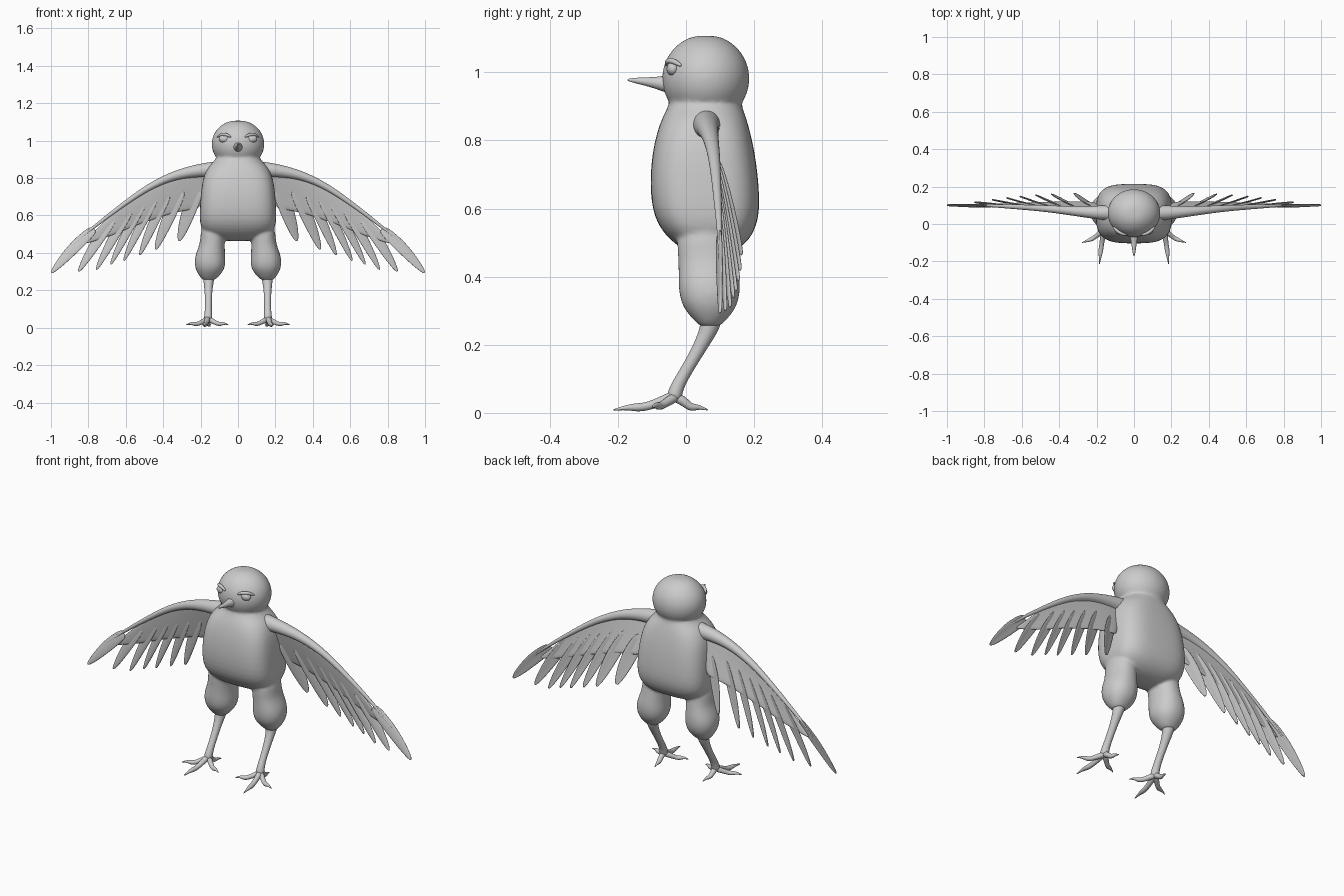
import bpy, bmesh, math
from mathutils import Vector

if "Cube" in bpy.data.objects:
    bpy.data.objects.remove(bpy.data.objects["Cube"])


def make(name, verts, faces, mirror=False, subsurf=2, thick=0):
    me = bpy.data.meshes.new(name)
    me.from_pydata([tuple(v) for v in verts], [], faces)
    bm = bmesh.new()
    bm.from_mesh(me)
    bmesh.ops.recalc_face_normals(bm, faces=bm.faces)
    bm.to_mesh(me)
    bm.free()
    me.polygons.foreach_set("use_smooth", [True] * len(me.polygons))
    ob = bpy.data.objects.new(name, me)
    bpy.context.collection.objects.link(ob)
    if thick:
        m = ob.modifiers.new("thickness", 'SOLIDIFY')
        m.thickness, m.offset = thick, 0
    if subsurf:
        m = ob.modifiers.new("subdivide", 'SUBSURF')
        m.levels = m.render_levels = subsurf
    if mirror:
        m = ob.modifiers.new("mirror", 'MIRROR')
        m.use_clip = m.use_mirror_merge = False
    return ob


def skin_rings(rings):
    n = len(rings[0])
    verts = [v for r in rings for v in r]
    faces = [(i * n + j, i * n + (j + 1) % n, (i + 1) * n + (j + 1) % n, (i + 1) * n + j)
             for i in range(len(rings) - 1) for j in range(n)]
    faces += [tuple(range(n)), tuple(range((len(rings) - 1) * n, len(rings) * n))]
    return verts, faces


def loft(sections, n=32):
    """sections: z, x centre, x half width, y front, y back, squareness"""
    rings = []
    for z, cx, rx, y0, y1, p in sections:
        ring = []
        for k in range(n):
            a = 2 * math.pi * k / n
            c, s = math.cos(a), math.sin(a)
            ring.append(Vector((cx + rx * math.copysign(abs(c) ** (2 / p), c),
                                (y0 + y1) / 2 + (y1 - y0) / 2 * math.copysign(abs(s) ** (2 / p), s), z)))
        rings.append(ring)
    return skin_rings(rings)


def tube(name, path, mirror=True, n=10):
    """path: x, y, z, radius"""
    pts = [Vector(p[:3]) for p in path]
    d = pts[-1] - pts[0]
    axis = min(range(3), key=lambda i: abs(d[i]))
    ref = Vector([1.0 if i == axis else 0.0 for i in range(3)])
    rings = []
    for i, p in enumerate(pts):
        t = (pts[min(i + 1, len(pts) - 1)] - pts[max(i - 1, 0)]).normalized()
        u = t.cross(ref).normalized()
        v = t.cross(u)
        r = path[i][3] * 1.05
        rings.append([p + r * (u * math.cos(2 * math.pi * k / n) + v * math.sin(2 * math.pi * k / n))
                      for k in range(n)])
    return make(name, *skin_rings(rings), mirror=mirror)


# Torso with neck, head and thighs, fused into one smooth skin
torso = loft([(.95, 0, .11, -.04, .155, 2), (.905, 0, .115, -.05, .163, 2.1), (.88, 0, .14, -.063, .172, 2.4),
              (.85, 0, .167, -.077, .182, 2.7), (.8, 0, .187, -.092, .195, 3), (.74, 0, .197, -.102, .206, 3.2),
              (.67, 0, .203, -.106, .214, 3.3), (.6, 0, .206, -.1, .217, 3.3), (.55, 0, .203, -.082, .208, 3.2),
              (.51, 0, .187, -.05, .188, 3), (.48, 0, .15, -.01, .155, 2.6), (.462, 0, .09, .03, .11, 2.2)])
head_rows = []
for i in range(1, 14):
    a = math.pi * i / 14
    s = math.sin(a) + .005
    head_rows.append((.982 + .129 * math.cos(a), 0, .142 * s, .058 - .129 * s, .058 + .129 * s, 2))
head = loft(head_rows)
parts = [torso, head]
for sx in (-1, 1):
    parts.append(loft([(z, sx * cx, rx, y0, y1, 2.2) for z, cx, rx, y0, y1 in (
        (.56, .13, .06, -.02, .14), (.5, .135, .066, -.028, .145), (.45, .137, .066, -.022, .15),
        (.4, .147, .077, -.022, .158), (.36, .15, .084, -.022, .16), (.32, .15, .08, -.014, .152),
        (.29, .152, .064, .006, .135), (.265, .155, .044, .03, .11), (.25, .157, .026, .045, .095))]))
verts, faces = [], []
for v, f in parts:
    o = len(verts)
    verts += v
    faces += [tuple(i + o for i in q) for q in f]
body = make("body", verts, faces, subsurf=1)
m = body.modifiers.new("fuse", 'REMESH')
m.mode, m.voxel_size, m.use_smooth_shade = 'VOXEL', .007, True
m = body.modifiers.new("soften", 'SMOOTH')
m.factor, m.iterations = .5, 8

# Beak, eyes and brows
tube("beak", [(0, -.03, .966, .03), (0, -.06, .966, .026), (0, -.08, .968, .019),
              (0, -.12, .973, .012), (0, -.15, .976, .008), (0, -.173, .978, .003)], mirror=False)
rows = [(1.01 + .022 * math.cos(math.pi * i / 8), .073, .03 * math.sin(math.pi * i / 8) + .001,
         -.038 - .02 * math.sin(math.pi * i / 8), -.038 + .02 * math.sin(math.pi * i / 8) + .001, 2)
        for i in range(1, 8)]
make("eye", *loft(rows, 16), mirror=True, subsurf=1)
tube("brow", [(.035, -.057, 1.018, .004), (.055, -.056, 1.031, .008), (.078, -.047, 1.035, .009),
              (.098, -.03, 1.03, .008), (.112, -.013, 1.018, .004)])

# Lower legs and toes
tube("leg", [(.155, .075, .29, .034), (.157, .072, .255, .029), (.158, .05, .21, .022), (.158, .025, .165, .019),
             (.158, -.005, .115, .018), (.159, -.027, .075, .02), (.16, -.034, .05, .023), (.16, -.036, .035, .014)])
tube("front_toe", [(.16, -.025, .055, .016), (.168, -.075, .033, .014), (.174, -.115, .018, .012),
                   (.178, -.145, .016, .013), (.181, -.175, .016, .007), (.185, -.217, .008, .002)])
tube("outer_toe", [(.155, -.025, .05, .016), (.19, -.055, .032, .013), (.215, -.075, .02, .011),
                   (.232, -.083, .02, .012), (.252, -.091, .024, .006), (.28, -.1, .015, .002)])
tube("inner_toe", [(.165, -.025, .05, .016), (.13, -.055, .032, .013), (.107, -.073, .02, .011),
                   (.092, -.08, .02, .012), (.074, -.088, .024, .006), (.05, -.098, .015, .002)])
tube("back_toe", [(.16, -.04, .05, .016), (.16, -.008, .036, .014), (.158, .01, .018, .012),
                  (.155, .024, .016, .011), (.152, .04, .017, .006), (.148, .066, .008, .002)])

# Wing arm along the leading edge
tube("wing_arm", [(.07, .06, .85, .045), (.14, .06, .845, .042), (.22, .062, .84, .034), (.33, .07, .818, .025),
                  (.42, .078, .781, .02), (.52, .086, .727, .016), (.68, .094, .609, .011), (.8, .1, .516, .007),
                  (.9, .1, .425, .004)])

# Feathers: root on the leading edge, tip, half width
feathers = [((.165, .065, .83), (.315, .165, .463), .041), ((.24, .065, .84), (.44, .162, .418), .036),
            ((.31, .07, .82), (.525, .157, .388), .029), ((.37, .074, .80), (.61, .15, .358), .026),
            ((.43, .079, .775), (.68, .142, .338), .026), ((.50, .085, .735), (.757, .132, .31), .028),
            ((.59, .09, .675), (.852, .118, .3), .031), ((.68, .095, .604), (.998, .102, .293), .034)]
profile = [(.25, .8), (.5, 1), (.65, .93), (.8, .76), (.92, .5), (.98, .28), (1, .08)]
for i, (a, b, hw) in enumerate(feathers):
    a, b = Vector(a), Vector(b)
    d = b - a
    side = Vector((-d.z, .12, d.x)).normalized()
    bow = Vector((-d.z, 0, d.x)).normalized()
    verts = []
    for t, w in profile:
        c = a + d * t + bow * .012 * math.sin(math.pi * t)
        for k in (-1, 0, 1):
            verts.append(c + side * hw * w * k + Vector((0, -.004 if k == 0 else 0, 0)))
    faces = [(r * 3 + k, r * 3 + k + 1, r * 3 + k + 4, r * 3 + k + 3)
             for r in range(len(profile) - 1) for k in (0, 1)]
    make(f"feather_{i + 1}", verts, faces, mirror=True, thick=.008)

# Wing web joining the feather roots
lines = [((.13, .06, .83), (.275, .16, .47))] + [f[:2] for f in feathers]
rows = 5
verts = [Vector(a).lerp(Vector(b), .54 * r / rows) for a, b in lines for r in range(rows + 1)]
n = rows + 1
faces = [(i * n + r, i * n + r + 1, (i + 1) * n + r + 1, (i + 1) * n + r)
         for i in range(len(lines) - 1) for r in range(rows)]
make("wing_web", verts, faces, mirror=True, thick=.012)
